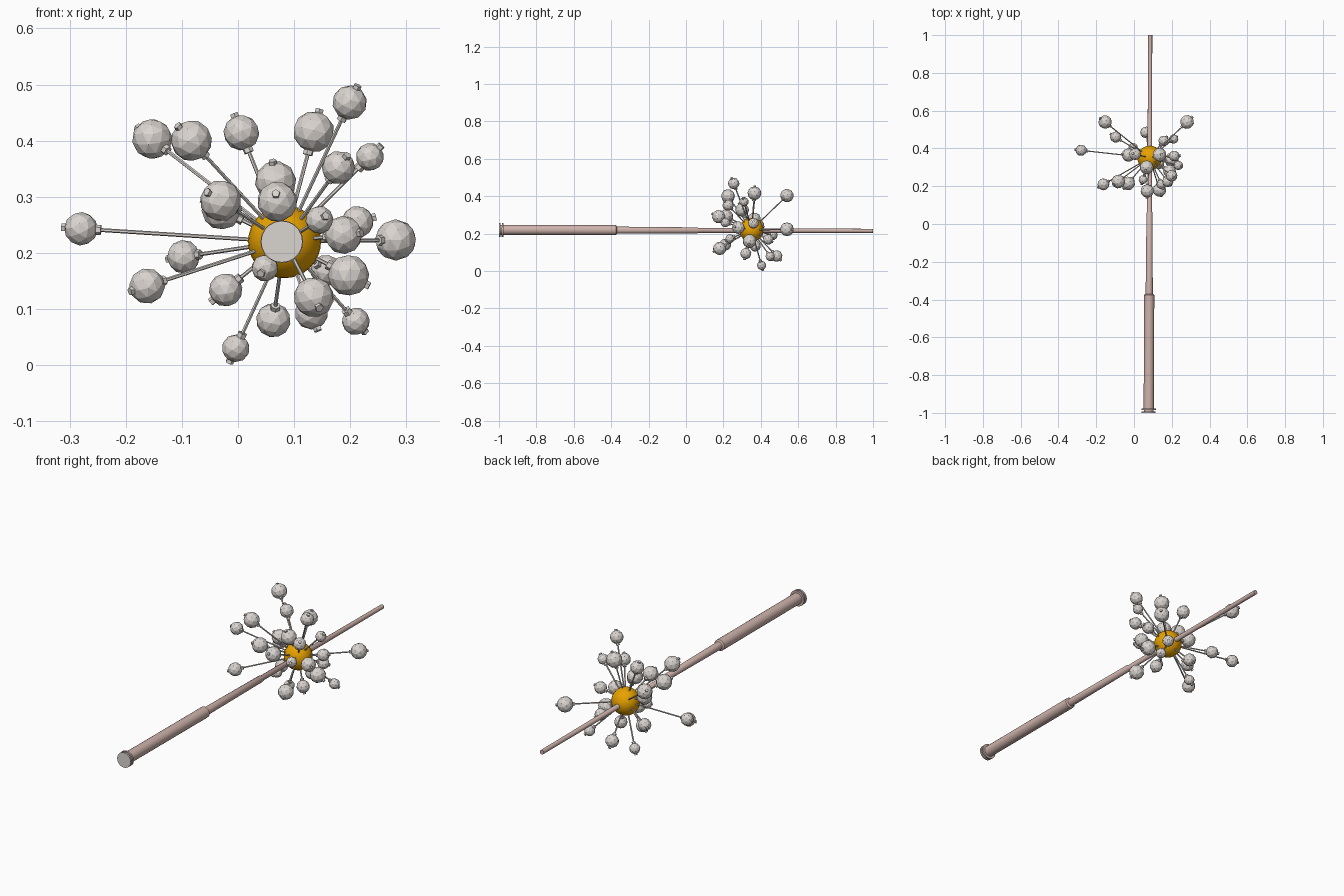
import bpy, bmesh
from math import pi
from mathutils import Vector, Matrix

if "Cube" in bpy.data.objects:
    bpy.data.objects.remove(bpy.data.objects["Cube"])


def material(name, rgb):
    m = bpy.data.materials.new(name)
    m.diffuse_color = (*rgb, 1)
    m.use_nodes = True
    m.node_tree.nodes["Principled BSDF"].inputs["Base Color"].default_value = m.diffuse_color
    return m


PINK = material("dusty_pink", (0.62, 0.45, 0.41))
ORANGE = material("amber", (0.80, 0.36, 0.0))
GREY = material("warm_grey", (0.70, 0.66, 0.63))


def finish(bm, name, mat, smooth=False):
    bmesh.ops.recalc_face_normals(bm, faces=bm.faces)
    me = bpy.data.meshes.new(name)
    bm.to_mesh(me)
    bm.free()
    me.materials.append(mat)
    ob = bpy.data.objects.new(name, me)
    bpy.context.collection.objects.link(ob)
    if smooth:
        bpy.context.view_layer.objects.active = ob
        ob.select_set(True)
        bpy.ops.object.shade_smooth_by_angle(angle=0.6)
        ob.select_set(False)
    return ob


def rod(bm, a, b, r1, r2, sides):
    d = b - a
    m = Matrix.Translation((a + b) / 2) @ d.to_track_quat('Z', 'Y').to_matrix().to_4x4()
    bmesh.ops.create_cone(bm, cap_ends=True, segments=sides, radius1=r1,
                          radius2=r2, depth=d.length, matrix=m)


CORE = Vector((0.083, 0.35, 0.22))

# telescoping shaft: (radius, y) profile spun about its axis
profile = [(0, -0.996), (0.026, -0.996), (0.026, -0.985),
           (0.038, -0.985), (0.038, -0.976), (0.027, -0.976), (0.027, -0.375),
           (0.019, -0.37), (0.016, 0.06), (0.0128, 0.065), (0.0108, 1.0), (0, 1.0)]
bm = bmesh.new()
vs = [bm.verts.new((r, 0, y)) for r, y in profile]
es = [bm.edges.new(p) for p in zip(vs, vs[1:])]
bmesh.ops.spin(bm, geom=vs + es, axis=(0, 0, 1), cent=(0, 0, 0), steps=20, angle=2 * pi)
bmesh.ops.remove_doubles(bm, verts=bm.verts, dist=1e-4)
start, end = Vector((0.078, -1, 0.220)), Vector((0.086, 1, 0.215))
axis = (end - start).normalized()
bm.transform(Matrix.Translation((start + end) / 2)
             @ axis.to_track_quat('Z', 'Y').to_matrix().to_4x4())
finish(bm, "shaft", PINK, True)

# grey plug closing the handle end
bm = bmesh.new()
rod(bm, start, start + axis * 0.008, 0.037, 0.037, 20)
finish(bm, "end_cap", GREY, True)

# core sphere
bm = bmesh.new()
bmesh.ops.create_uvsphere(bm, u_segments=24, v_segments=16, radius=0.065,
                          matrix=Matrix.Translation(CORE))
finish(bm, "core", ORANGE, True)

# baubles: x, y, z, radius
balls = [
    (-.153, .54, .405, .036), (-.083, .225, .402, .037), (.006, .37, .416, .032),
    (.135, .366, .418, .037), (.199, .255, .47, .031), (.235, .31, .373, .025),
    (.179, .225, .354, .03), (.067, .30, .329, .037), (.07, .175, .293, .036),
    (-.031, .215, .295, .037), (-.029, .365, .279, .036), (-.28, .39, .245, .03),
    (-.097, .46, .195, .03), (-.162, .21, .143, .032), (-.022, .37, .136, .03),
    (-.004, .404, .032, .025), (.063, .485, .082, .031), (.135, .18, .123, .036),
    (.131, .32, .095, .03), (.21, .45, .08, .025), (.197, .34, .162, .037),
    (.157, .44, .171, .028), (.188, .28, .234, .034), (.213, .36, .257, .029),
    (.281, .54, .225, .037), (.145, .21, .261, .025), (.048, .235, .175, .024),
]
for i, (x, y, z, r) in enumerate(balls, 1):
    p = Vector((x, y, z - 0.002))
    d = (p - CORE).normalized()
    bm = bmesh.new()
    m = Matrix.Translation(p) @ d.to_track_quat('Z', 'Y').to_matrix().to_4x4()
    bmesh.ops.create_icosphere(bm, subdivisions=2, radius=r, matrix=m)
    rod(bm, CORE + d * 0.05, p - d * r * 0.9, 0.0035, 0.0035, 6)          # stalk
    rod(bm, p - d * (r + 0.006), p - d * (r - 0.004), 0.009, 0.009, 6)    # collar
    rod(bm, p + d * (r - 0.004), p + d * (r + 0.005), 0.0075, 0.0075, 5)  # outer nub
    finish(bm, f"bauble_{i:02d}", GREY)
